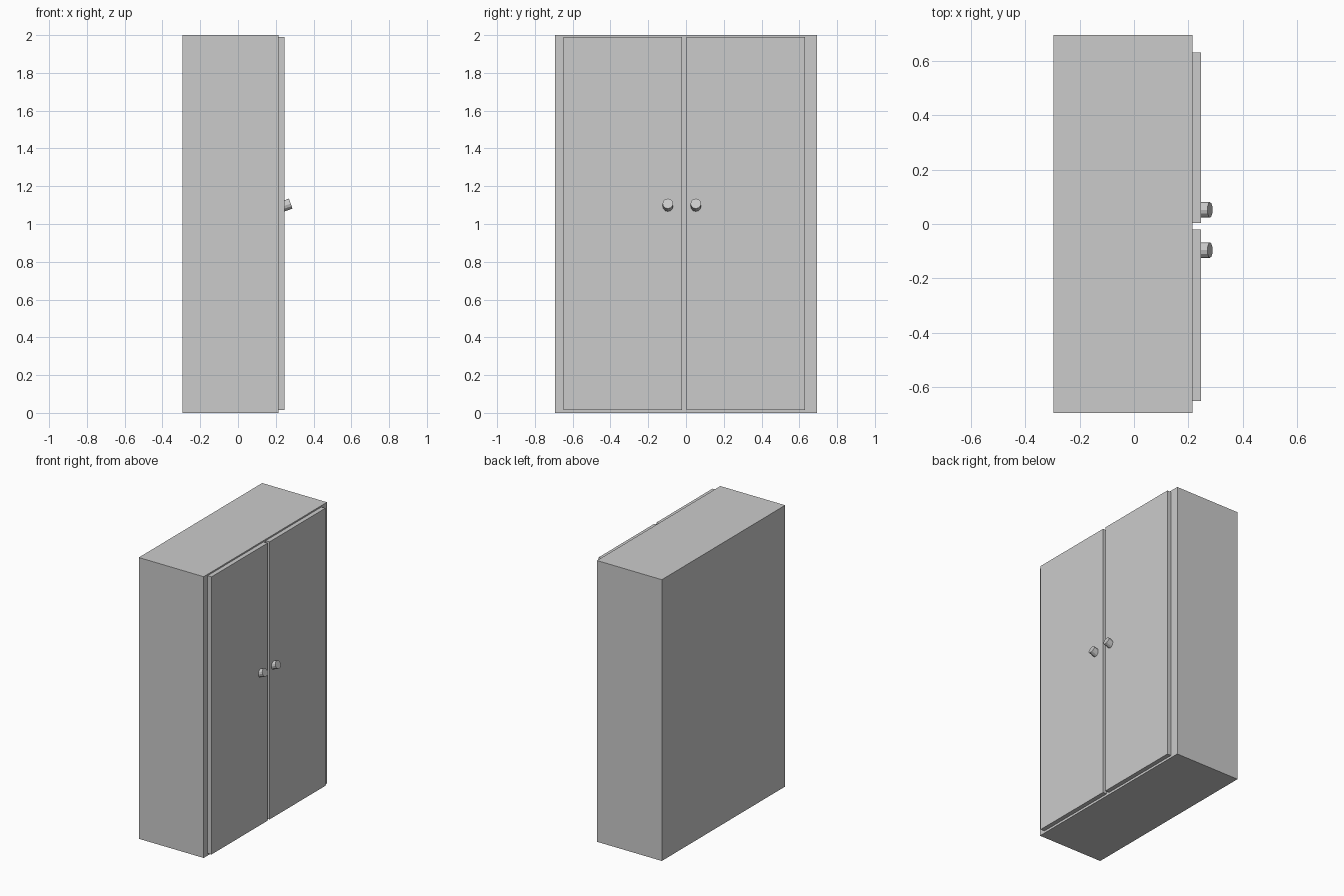
import bpy
from math import radians, sin, cos

if "Cube" in bpy.data.objects:
    bpy.data.objects.remove(bpy.data.objects["Cube"])


def box(name, lo, hi):
    """Axis-aligned box between two corners."""
    bpy.ops.mesh.primitive_cube_add(size=1, location=[(a + b) / 2 for a, b in zip(lo, hi)])
    ob = bpy.context.object
    ob.name = name
    ob.scale = [b - a for a, b in zip(lo, hi)]
    bpy.ops.object.transform_apply(location=False, rotation=False, scale=True)
    return ob


def knob(name, y, tilt=radians(20), length=0.055):
    """Short cylinder tilted upwards, its back end sunk into the door."""
    bpy.ops.mesh.primitive_cylinder_add(
        vertices=12, radius=0.028, depth=length,
        location=(0.279 - cos(tilt) * length / 2, y, 1.108 - sin(tilt) * length / 2),
        rotation=(0, radians(90) - tilt, 0))
    bpy.context.object.name = name


# Cabinet body
box("cabinet_body", (-0.295, -0.693, 0), (0.215, 0.693, 2))

# Two doors on the +x side, with a narrow gap between them
for side, y0, y1, knob_y in (("left", -0.649, -0.02, -0.096),
                             ("right", 0.003, 0.63, 0.052)):
    box(f"{side}_door", (0.215, y0, 0.016), (0.246, y1, 1.99))
    knob(f"{side}_knob", knob_y)
